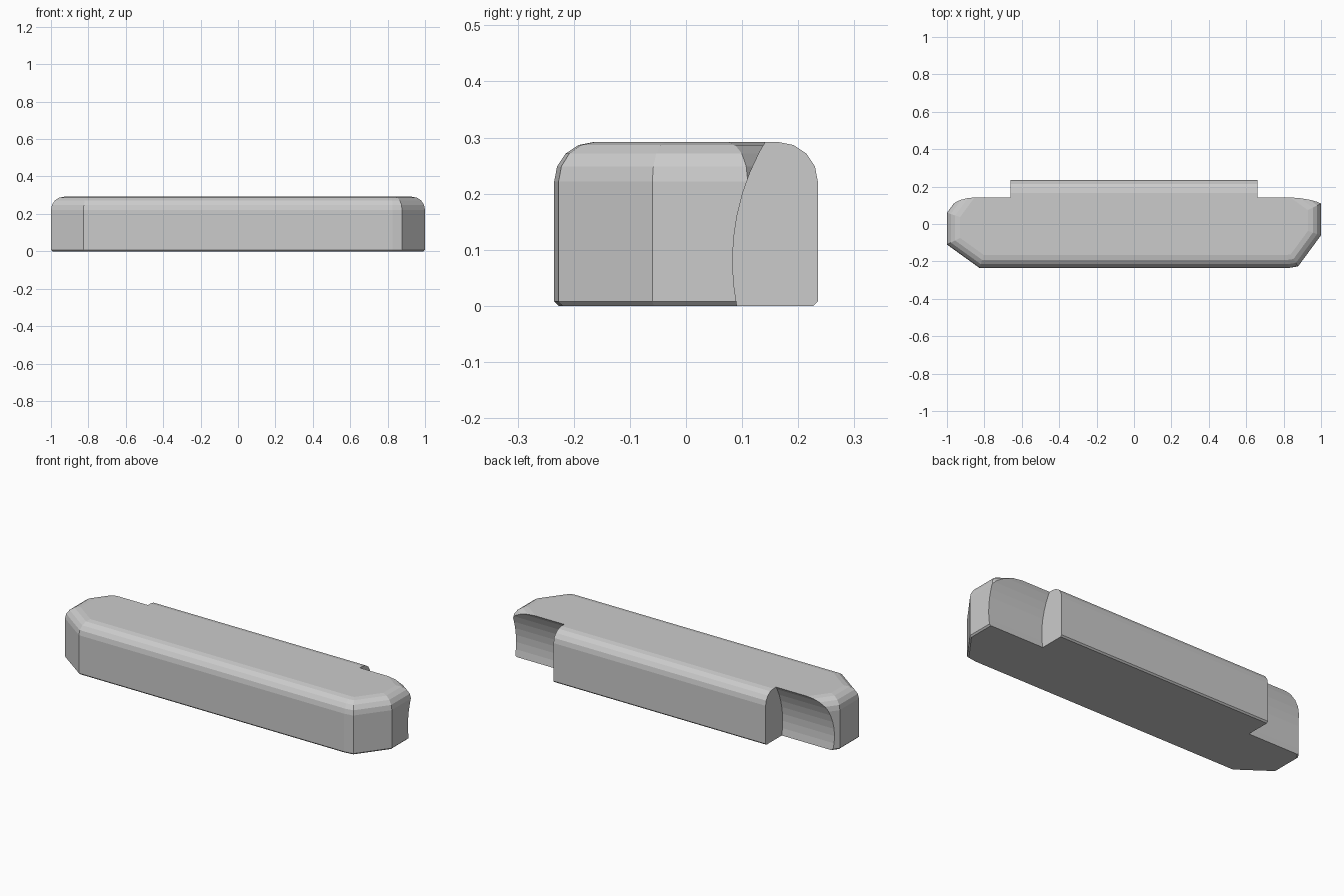
import bpy, bmesh, math

if "Cube" in bpy.data.objects:
    bpy.data.objects.remove(bpy.data.objects["Cube"])

grey = bpy.data.materials.new("light grey")
grey.diffuse_color = (0.6, 0.6, 0.6, 1)
grey.use_nodes = True
grey.node_tree.nodes["Principled BSDF"].inputs["Base Color"].default_value = grey.diffuse_color

HEIGHT = 0.292


def prism(name, outline, to_3d, extrude):
    """Extrude a flat outline into a closed solid."""
    bm = bmesh.new()
    face = bm.faces.new([bm.verts.new(to_3d(a, b)) for a, b in outline])
    new = bmesh.ops.extrude_face_region(bm, geom=[face])["geom"]
    bmesh.ops.translate(bm, vec=extrude, verts=[v for v in new if isinstance(v, bmesh.types.BMVert)])
    bmesh.ops.recalc_face_normals(bm, faces=bm.faces)
    me = bpy.data.meshes.new(name)
    bm.to_mesh(me)
    bm.free()
    ob = bpy.data.objects.new(name, me)
    bpy.context.collection.objects.link(ob)
    me.materials.append(grey)
    return ob


def bevel_rim(ob, z, width, segments):
    """Round every edge lying at height z."""
    bm = bmesh.new()
    bm.from_mesh(ob.data)
    rim = [e for e in bm.edges if all(abs(v.co.z - z) < 1e-4 for v in e.verts)]
    bmesh.ops.bevel(bm, geom=rim, offset=width, offset_type='OFFSET',
                    segments=segments, profile=0.5, affect='EDGES')
    bm.to_mesh(ob.data)
    bm.free()


# Body: elongated outline with cut corners, repeated by a half turn
half = [(-1, -0.11), (-0.826, -0.235), (0.826, -0.235), (0.877, -0.227), (1, -0.06)]
outline = half + [(-x, -y) for x, y in half]
body = prism("body", outline, lambda x, y: (x, y, 0), (0, 0, HEIGHT))
bevel_rim(body, HEIGHT, 0.07, 4)
bevel_rim(body, 0, 0.008, 1)

# Round recesses in the back at both ends
R, CY, CZ, N = 0.415, 0.498, 0.08, 64
circle = [(CY + R * math.cos(2 * math.pi * i / N), CZ + R * math.sin(2 * math.pi * i / N))
          for i in range(N)]
cutters = []
for side, label in ((-1, "left"), (1, "right")):
    cutter = prism(label + "_recess_cutter", circle,
                   lambda y, z: (side * 0.66, y, z), (side * 0.6, 0, 0))
    cutter.hide_render = True
    mod = body.modifiers.new(label + " recess", 'BOOLEAN')
    mod.operation, mod.solver, mod.object = 'DIFFERENCE', 'EXACT', cutter
    cutters.append(cutter)

# Bake the cuts and remove the cutters
bpy.context.view_layer.update()
cut_mesh = bpy.data.meshes.new_from_object(body.evaluated_get(bpy.context.evaluated_depsgraph_get()))
body.modifiers.clear()
body.data = cut_mesh
for cutter in cutters:
    bpy.data.objects.remove(cutter)
